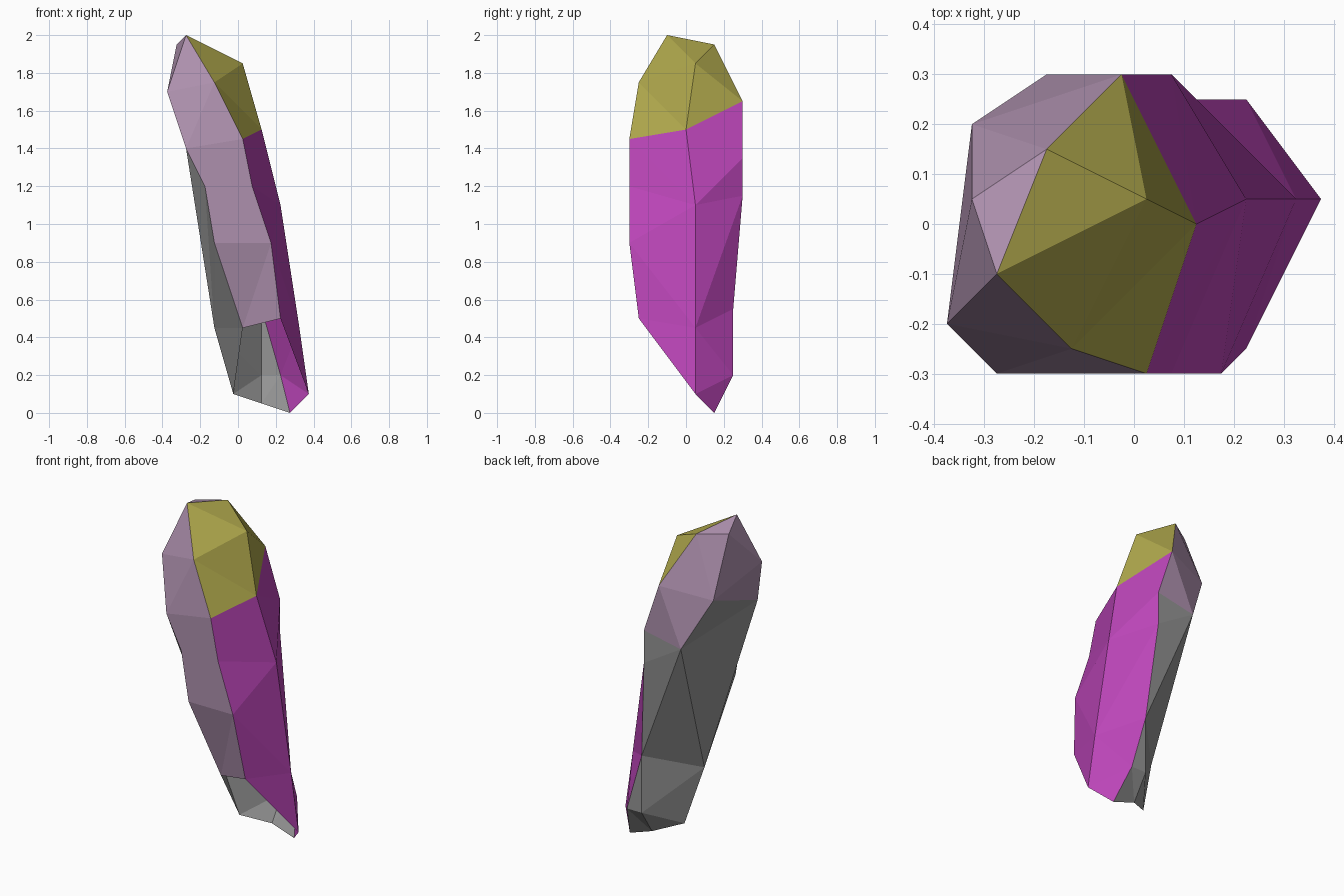
import bpy, bmesh

if "Cube" in bpy.data.objects:
    bpy.data.objects.remove(bpy.data.objects["Cube"])

bm = bmesh.new()


def rail(*pts):
    return [bm.verts.new(p) for p in pts]


def zip_rails(left, right, steps, upper, lower, split=1.5):
    """Triangulate between two rails; each step advances the left or right one."""
    i = j = 0
    for s in steps:
        new = left[i + 1] if s == "l" else right[j + 1]
        tri = [left[i], right[j], new]
        if len(set(tri)) == 3:
            f = bm.faces.new(tri)
            f.material_index = upper if f.calc_center_median().z > split else lower
        if s == "l":
            i += 1
        else:
            j += 1


GREY, LILAC, MAGENTA, YELLOW = range(4)

# Lengthwise rails, all running down from the shared tip
tip = rail((-.275, -.1, 2))
front_left = tip + rail((-.375, -.2, 1.7), (-.275, -.3, 1.4), (-.175, -.3, 1.2),
                        (-.125, -.3, .9), (.025, -.2, .45), (-.025, .05, .1))
front_right = tip + rail((-.125, -.25, 1.75), (.025, -.3, 1.45), (.075, -.3, 1.2),
                         (.175, -.3, .9), (.225, -.25, .5))
right = tip + rail((.025, .05, 1.85), (.125, 0, 1.5), (.225, .05, 1.1),
                   (.325, .05, .45), (.375, .05, .1))
back_right = tip + rail((-.175, .15, 1.95), (-.025, .3, 1.65), (.075, .3, 1.35),
                        (.075, .3, 1.15), (.125, .25, .55), (.225, .25, .2),
                        (.275, .15, 0))
back_left = tip + rail((-.325, .05, 1.95), (-.325, .2, 1.6), (-.175, .3, 1.3),
                       (-.125, 0, .45)) + front_left[-1:]
foot = back_right[5:6] + rail((.125, .25, .2), (.125, .15, .05))

# Side strips; the lower front stays open as a notch
zip_rails(front_left, front_right, "lrlrlrlrlr", LILAC, LILAC)
zip_rails(front_right, right, "rlrlrllrlr", YELLOW, MAGENTA)
zip_rails(right, back_right, "rlrlrlrlrrlr", YELLOW, MAGENTA)
zip_rails(back_right, back_left, "lrrlrlllr", LILAC, GREY, 1.4)
zip_rails(back_left, front_left, "lrlrllrrrr", LILAC, GREY)

# Lower back wall
zip_rails(back_right[5:], foot, "rlrl", GREY, GREY)
zip_rails(foot, back_left[4:], "lrl", GREY, GREY)

bmesh.ops.recalc_face_normals(bm, faces=bm.faces[:])
mesh = bpy.data.meshes.new("crystal_shard")
bm.to_mesh(mesh)
bm.free()
for name, col in (("grey", (.3, .3, .3, 1)), ("lilac", (.42, .28, .42, 1)),
                  ("magenta", (.5, .06, .48, 1)), ("yellow", (.42, .38, .07, 1))):
    m = bpy.data.materials.new(name)
    m.diffuse_color = col
    m.use_nodes = True
    m.node_tree.nodes["Principled BSDF"].inputs["Base Color"].default_value = m.diffuse_color
    mesh.materials.append(m)
bpy.context.collection.objects.link(bpy.data.objects.new("crystal_shard", mesh))
